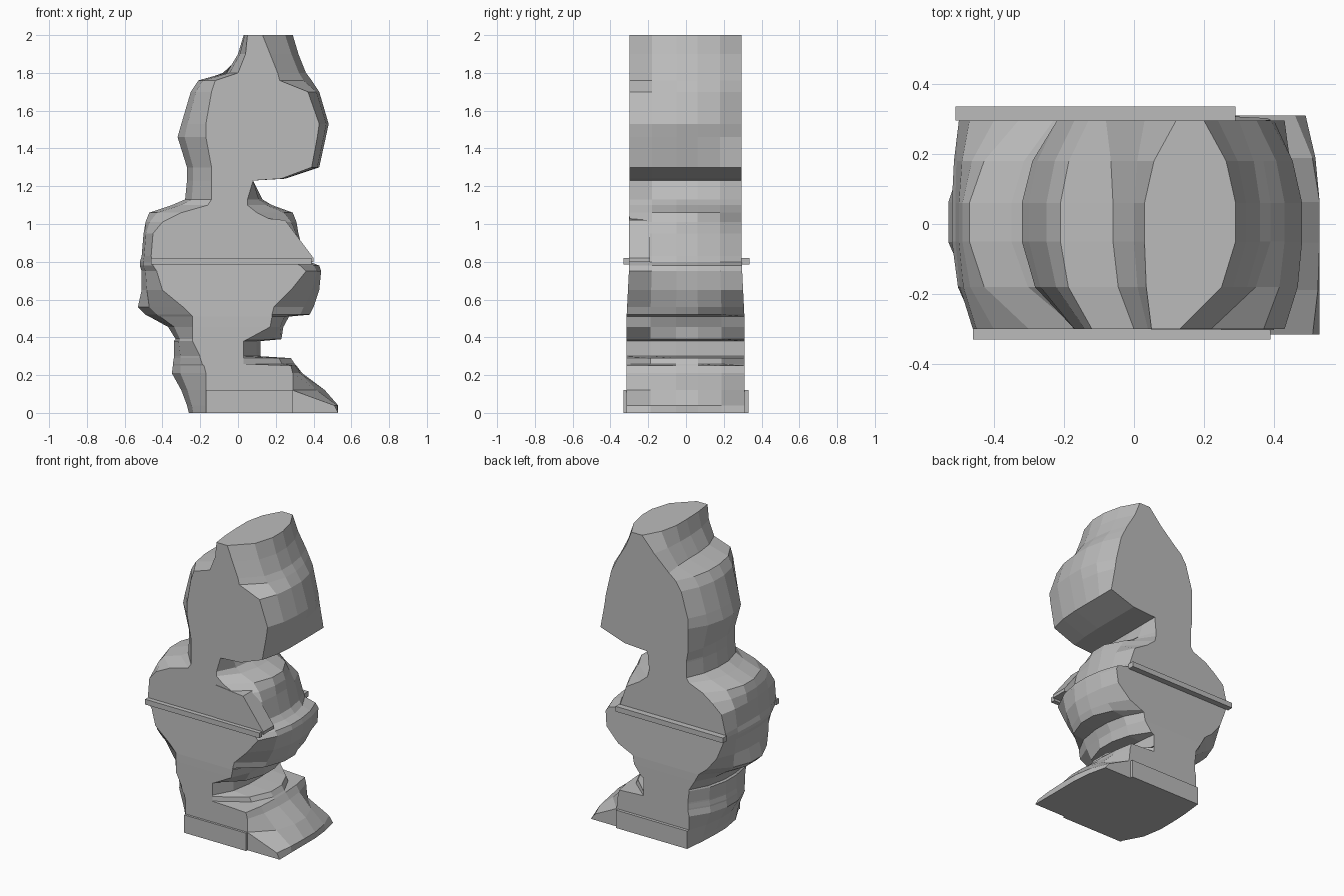
import bpy
import bmesh

old = bpy.data.objects.get("Cube")
if old:
    bpy.data.objects.remove(old, do_unlink=True)

grey = bpy.data.materials.new("stone grey")
grey.use_nodes = True
colour = (0.5, 0.5, 0.5, 1)
grey.diffuse_color = colour
grey.node_tree.nodes["Principled BSDF"].inputs["Base Color"].default_value = colour

# Cross-slices from front to back: depth and how far each follows the bulge
FRONT, BACK = -.3, .295
SLICES = ((FRONT, 0), (-.18, .75), (-.05, 1), (.06, 1), (.18, .7), (BACK, 0))


def finish(name, bm):
    """Turn a mesh under construction into a flat-shaded object."""
    bmesh.ops.recalc_face_normals(bm, faces=bm.faces)
    mesh = bpy.data.meshes.new(name)
    bm.to_mesh(mesh)
    bm.free()
    mesh.materials.append(grey)
    obj = bpy.data.objects.new(name, mesh)
    bpy.context.collection.objects.link(obj)
    return obj


def contour(z, near, middle, far):
    """One side of a ring, bulging from its near and far edges to its middle."""
    spread = min(1.05, max(1, 1.05 - (z - .5) * .17))  # legs are a little deeper
    points = []
    for y, weight in SLICES:
        edge = near if y < 0 else far
        points.append((edge + (middle - edge) * weight, y * spread, z))
    return points


def loft(name, rows, floor=False, lid=False):
    """Stack rings; row = height, then near, middle and far x of each side."""
    bm = bmesh.new()
    rings = []
    for z, *sides in rows:
        rear, face = contour(z, *sides[:3]), contour(z, *sides[3:])
        rings.append([bm.verts.new(p) for p in rear + face[::-1]])
    for low, high in zip(rings, rings[1:]):
        for i in range(len(low)):
            j = (i + 1) % len(low)
            bm.faces.new((low[i], low[j], high[j], high[i]))
    if floor:
        bm.faces.new(rings[0])
    if lid:
        bm.faces.new(rings[-1])
    return finish(name, bm)


def plate(name, outline, near, far):
    """Extrude an outline in the x-z plane from one depth to another."""
    bm = bmesh.new()
    face = bm.faces.new([bm.verts.new((x, near, z)) for x, z in outline])
    result = bmesh.ops.extrude_face_region(bm, geom=[face])
    moved = [v for v in result["geom"] if isinstance(v, bmesh.types.BMVert)]
    bmesh.ops.translate(bm, verts=moved, vec=(0, far - near, 0))
    return finish(name, bm)


def band(start, end, bottom, top):
    """Rectangular outline for a horizontal strip."""
    return ((start, bottom), (end, bottom), (end, top), (start, top))


# Seam rings shared by neighbouring parts
knees = (.38, -.24, -.34, -.24, .03, .12, .1)
waist = (.8, -.45, -.52, -.5, .28, .38, .29)
neck = (1.13, -.14, -.28, -.21, .05, .13, .07)

# Boots, with the toes pointing sideways
loft("boots", (
    (0, -.17, -.26, -.24, .53, .53, .49),
    (.04, -.17, -.27, -.24, .51, .53, .46),
    (.12, -.17, -.3, -.24, .29, .46, .3),
    (.21, -.17, -.35, -.24, .29, .34, .29),
    (.25, -.18, -.345, -.23, .28, .31, .28),
    (.26, -.19, -.345, -.23, .03, .3, .1),
    (.29, -.2, -.34, -.23, .03, .28, .1),
    (.3, -.2, -.34, -.23, .03, .12, .1),
    knees,
), floor=True)

# Coat hem and belly
loft("belly", (
    knees,
    (.39, -.24, -.33, -.24, .05, .23, .12),
    (.455, -.24, -.37, -.28, .17, .24, .17),
    (.51, -.24, -.47, -.31, .18, .27, .18),
    (.52, -.25, -.49, -.32, .18, .38, .2),
    (.56, -.29, -.53, -.37, .19, .4, .29),
    (.65, -.4, -.51, -.44, .28, .43, .38),
    (.75, -.43, -.51, -.48, .36, .44, .39),
    (.78, -.45, -.52, -.49, .33, .43, .37),
    waist,
))

# Chest and shoulders
loft("chest", (
    waist,
    (.83, -.46, -.51, -.5, .28, .35, .28),
    (.95, -.45, -.5, -.47, .27, .32, .24),
    (1.01, -.4, -.49, -.4, .2, .31, .14),
    (1.06, -.3, -.47, -.33, .1, .29, .08),
    (1.1, -.16, -.35, -.23, .05, .18, .07),
    neck,
))

# Raised arm on the near side
arm = ((.05, .8), (.4, .8), (.4, .82), (.25, 1.02), (.05, 1.04))
plate("arm", arm, FRONT - .003, -.19)

# Head with overhanging chin, and the hat cut flat on top
loft("head_and_hat", (
    neck,
    (1.23, -.14, -.27, -.21, .08, .08, .08),
    (1.24, -.14, -.27, -.21, .23, .25, .25),
    (1.3, -.14, -.27, -.22, .39, .43, .43),
    (1.46, -.17, -.32, -.22, .42, .465, .4),
    (1.53, -.17, -.3, -.22, .43, .48, .39),
    (1.7, -.14, -.25, -.17, .37, .43, .35),
    (1.76, -.12, -.21, -.13, .22, .39, .32),
    (1.8, 0, -.06, -.08, .21, .36, .3),
    (1.9, .04, 0, .03, .17, .32, .24),
    (2, .05, .03, .12, .13, .29, .2),
), lid=True)

# Sole edges standing slightly proud of the boots
plate("front_sole", band(-.17, .29, 0, .12), -.33, FRONT * 1.05)
plate("back_sole", band(-.24, .29, 0, .12), BACK * 1.05, .33)

# Belt bands on both flat sides
plate("front_belt", band(-.46, .39, .785, .82), FRONT, -.33)
plate("back_belt", band(-.51, .29, .785, .82), BACK, .335)
